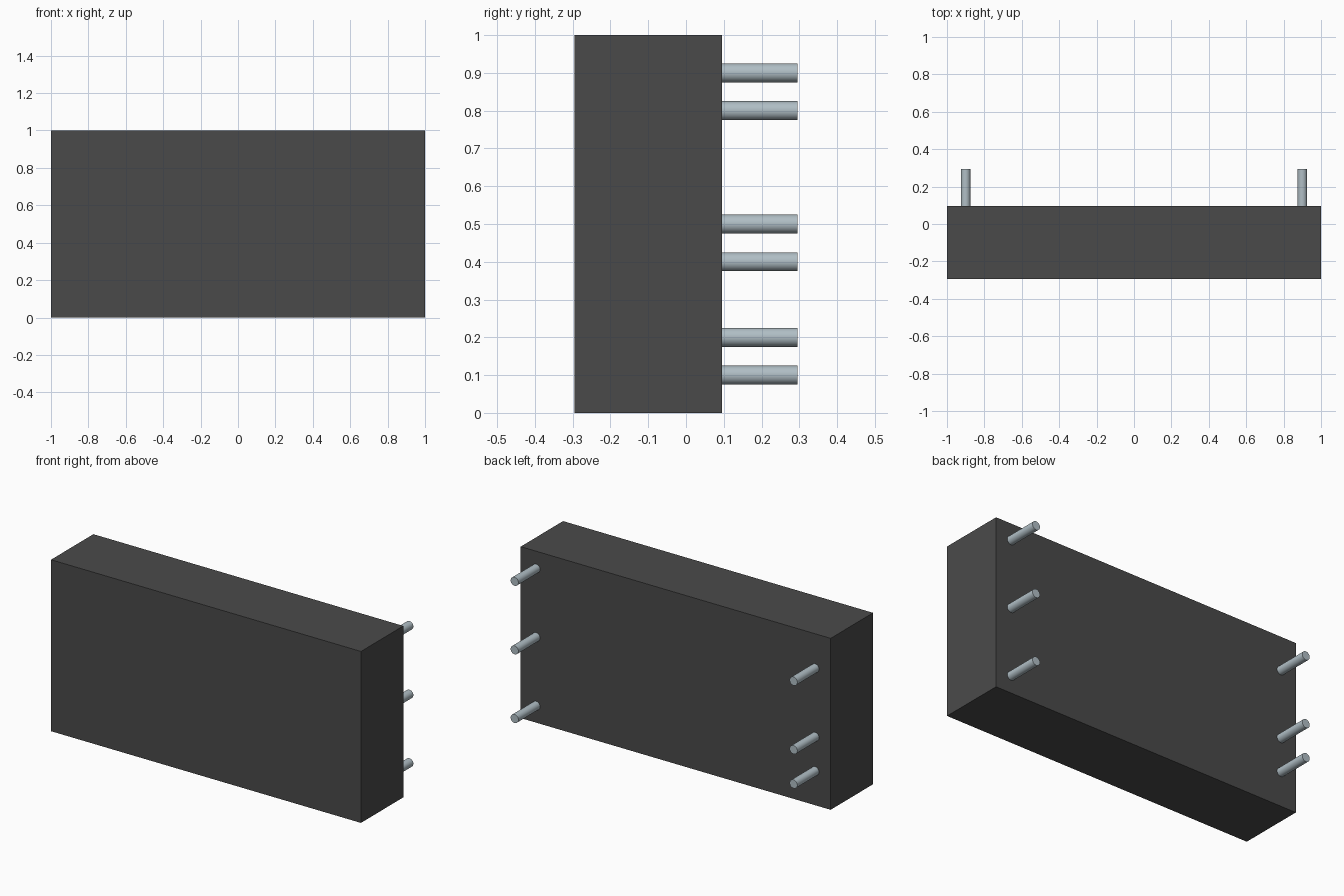
import bpy
import math

cube = bpy.data.objects.get("Cube")
if cube:
    bpy.data.objects.remove(cube, do_unlink=True)


def make_material(name, rgb):
    mat = bpy.data.materials.new(name)
    mat.use_nodes = True
    mat.diffuse_color = (*rgb, 1)
    mat.node_tree.nodes["Principled BSDF"].inputs["Base Color"].default_value = (*rgb, 1)
    return mat


dark_grey = make_material("dark grey", (0.0685, 0.0685, 0.0685))
steel = make_material("pale steel", (0.434, 0.515, 0.558))

FRONT_Y, BACK_Y, PIN_END_Y = -0.295, 0.095, 0.295
PIN_RADIUS = 0.025

# Main block
bpy.ops.mesh.primitive_cube_add(size=1, location=(0, (FRONT_Y + BACK_Y) / 2, 0.5))
block = bpy.context.object
block.name = "block"
block.scale = (2, BACK_Y - FRONT_Y, 1)
bpy.ops.object.transform_apply(location=False, rotation=False, scale=True)
block.data.materials.append(dark_grey)


def add_pin(name, x, z):
    """Round pin standing out of the back face, seated slightly into the block."""
    start = BACK_Y - 0.02
    bpy.ops.mesh.primitive_cylinder_add(
        vertices=32, radius=PIN_RADIUS, depth=PIN_END_Y - start,
        location=(x, (start + PIN_END_Y) / 2, z), rotation=(math.pi / 2, 0, 0))
    pin = bpy.context.object
    pin.name = name
    pin.data.materials.append(steel)
    bpy.ops.object.shade_smooth_by_angle(angle=math.radians(40))


# Back pins: the two columns sit at different heights
for side, x, heights in (("left", 0.9, (0.1, 0.5, 0.9)),
                         ("right", -0.9, (0.2, 0.4, 0.8))):
    for level, z in zip(("lower", "middle", "upper"), heights):
        add_pin(f"{side}_{level}_pin", x, z)
